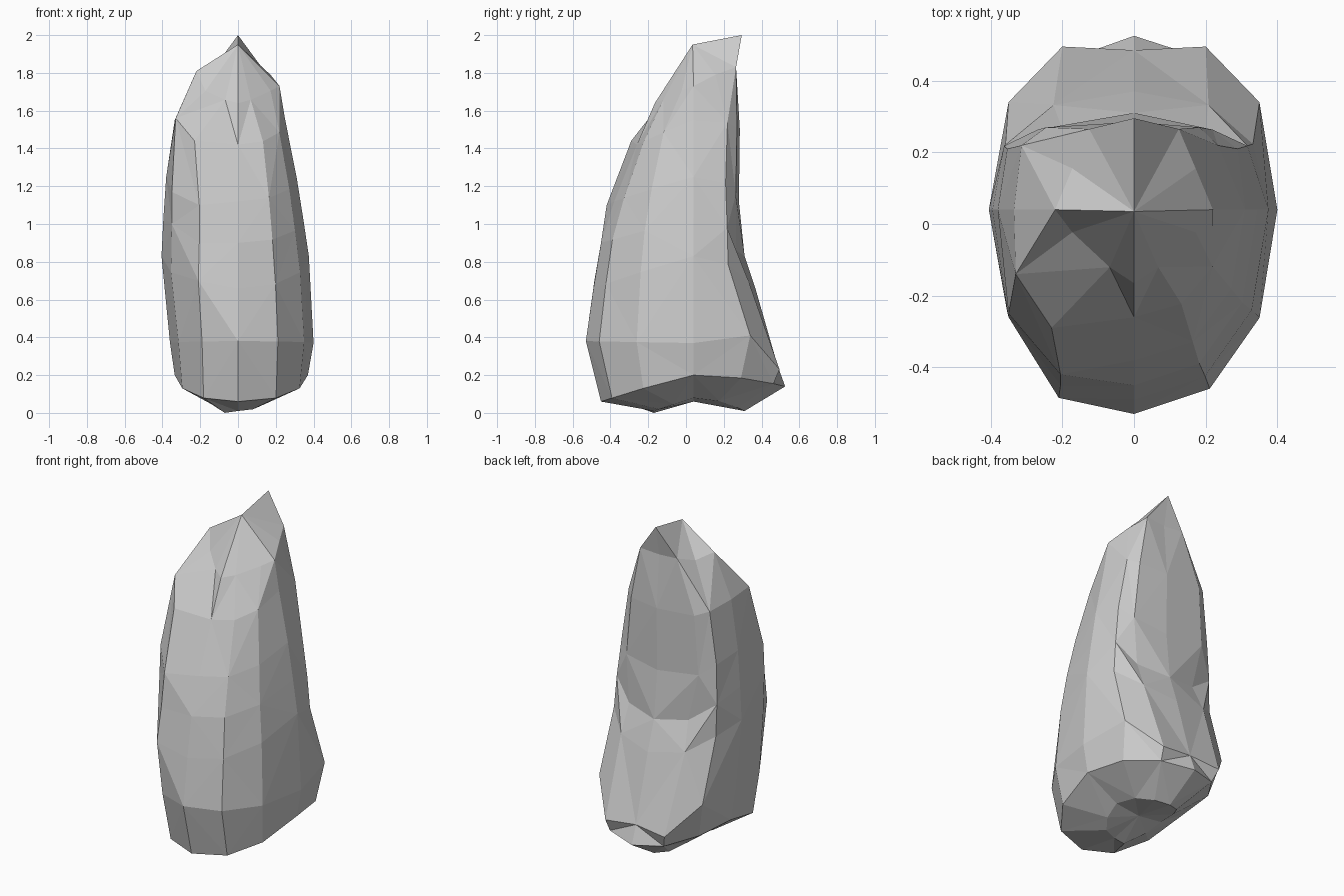
import bpy, bmesh, math

if "Cube" in bpy.data.objects:
    bpy.data.objects.remove(bpy.data.objects["Cube"])

SIDES = 12
YC = 0.04      # depth at which every cross-section is widest

# Cross-sections, bottom to top:
# z front, z side, z back, x left, x right, y front, y back, front and back squareness
RINGS = [
    (0.01, 0.08, 0.01, -0.16, 0.16, -0.17, 0.31, 1.0, 1.0),
    (0.06, 0.20, 0.14, -0.335, 0.37, -0.45, 0.525, 0.88, 0.95),
    (0.38, 0.37, 0.25, -0.36, 0.40, -0.53, 0.485, 0.92, 0.9),
    (0.66, 0.83, 0.65, -0.405, 0.375, -0.49, 0.37, 0.92, 0.85),
    (0.90, 1.03, 0.83, -0.395, 0.345, -0.45, 0.31, 0.92, 0.6),
    (1.12, 1.25, 1.12, -0.38, 0.31, -0.38, 0.28, 0.92, 0.5),
    (1.42, 1.55, 1.50, -0.335, 0.25, -0.26, 0.285, 0.92, 0.45),
    (1.64, 1.77, 1.82, -0.22, 0.22, -0.165, 0.26, 1.7, 0.9),
]

# Corners that break the regular shape, keyed by (ring, side)
CORNERS = {
    # lowest point of the foot
    (0, 8): (-0.07, -0.17, 0.0),
    # swollen front left shoulder
    (6, 7): (-0.33, -0.14, 1.56), (6, 8): (-0.23, -0.29, 1.44),
    (5, 7): (-0.35, -0.25, 1.17), (5, 8): (-0.205, -0.42, 1.10),
    (4, 7): (-0.35, -0.26, 1.00), (4, 8): (-0.205, -0.45, 0.90),
    (3, 8): (-0.21, -0.485, 0.70),
    # uneven crest
    (7, 6): (-0.22, 0.04, 1.81), (7, 0): (0.22, 0.04, 1.73),
}
# right-hand corners repeated on the left: flared heel, hollow back, crest
for j, i, x, y, z in ((2, 1, 0.35, 0.34, 0.41), (2, 2, 0.2, 0.495, 0.23),
                      (4, 2, 0.2, 0.265, 0.86), (7, 1, 0.172, 0.155, 1.79),
                      (7, 2, 0.125, 0.265, 1.83)):
    CORNERS[(j, i)] = (x, y, z)
    CORNERS[(j, 6 - i)] = (-x, y, z)


def ring_point(j, i):
    if (j, i) in CORNERS:
        return CORNERS[(j, i)]
    zf, zs, zb, xl, xr, yf, yb, kf, kb = RINGS[j]
    a = 2 * math.pi * i / SIDES
    c, s = math.cos(a), math.sin(a)
    p = kb if s > 0 else kf
    x = (xr if c > 0 else -xl) * math.copysign(abs(c) ** p, c)
    y = YC + (yb - YC if s > 0 else YC - yf) * math.copysign(abs(s) ** p, s)
    z = zs + ((zb - zs) * s * s if s > 0 else (zf - zs) * -s)
    return x, y, z


bm = bmesh.new()
loops = [[bm.verts.new(ring_point(j, i)) for i in range(SIDES)]
         for j in range(len(RINGS))]

# Faceted sides, with diagonals alternating to make diamond facets
for j in range(len(loops) - 1):
    lo, hi = loops[j], loops[j + 1]
    for i in range(SIDES):
        n = (i + 1) % SIDES
        if (i + j) % 2:
            bm.faces.new((lo[i], lo[n], hi[n]))
            bm.faces.new((lo[i], hi[n], hi[i]))
        else:
            bm.faces.new((lo[i], lo[n], hi[i]))
            bm.faces.new((lo[n], hi[n], hi[i]))

# Hollowed underside
base = bm.verts.new((0, YC, 0.06))
for i in range(SIDES):
    bm.faces.new((loops[0][(i + 1) % SIDES], loops[0][i], base))

# Pointed crest: a front peak and a taller back peak joined by a short ridge
front_peak = bm.verts.new((0, 0.035, 1.95))
back_peak = bm.verts.new((0, 0.295, 2.0))
top = loops[-1]
targets = [back_peak if 2 <= i <= 3 else front_peak for i in range(SIDES)]
for i in range(SIDES):
    bm.faces.new((top[i], top[(i + 1) % SIDES], targets[i]))
    if targets[i] != targets[i - 1]:
        bm.faces.new((top[i], targets[i], targets[i - 1]))

bmesh.ops.recalc_face_normals(bm, faces=bm.faces)
mesh = bpy.data.meshes.new("standing_rock")
bm.to_mesh(mesh)
bm.free()
bpy.context.collection.objects.link(bpy.data.objects.new("standing_rock", mesh))
